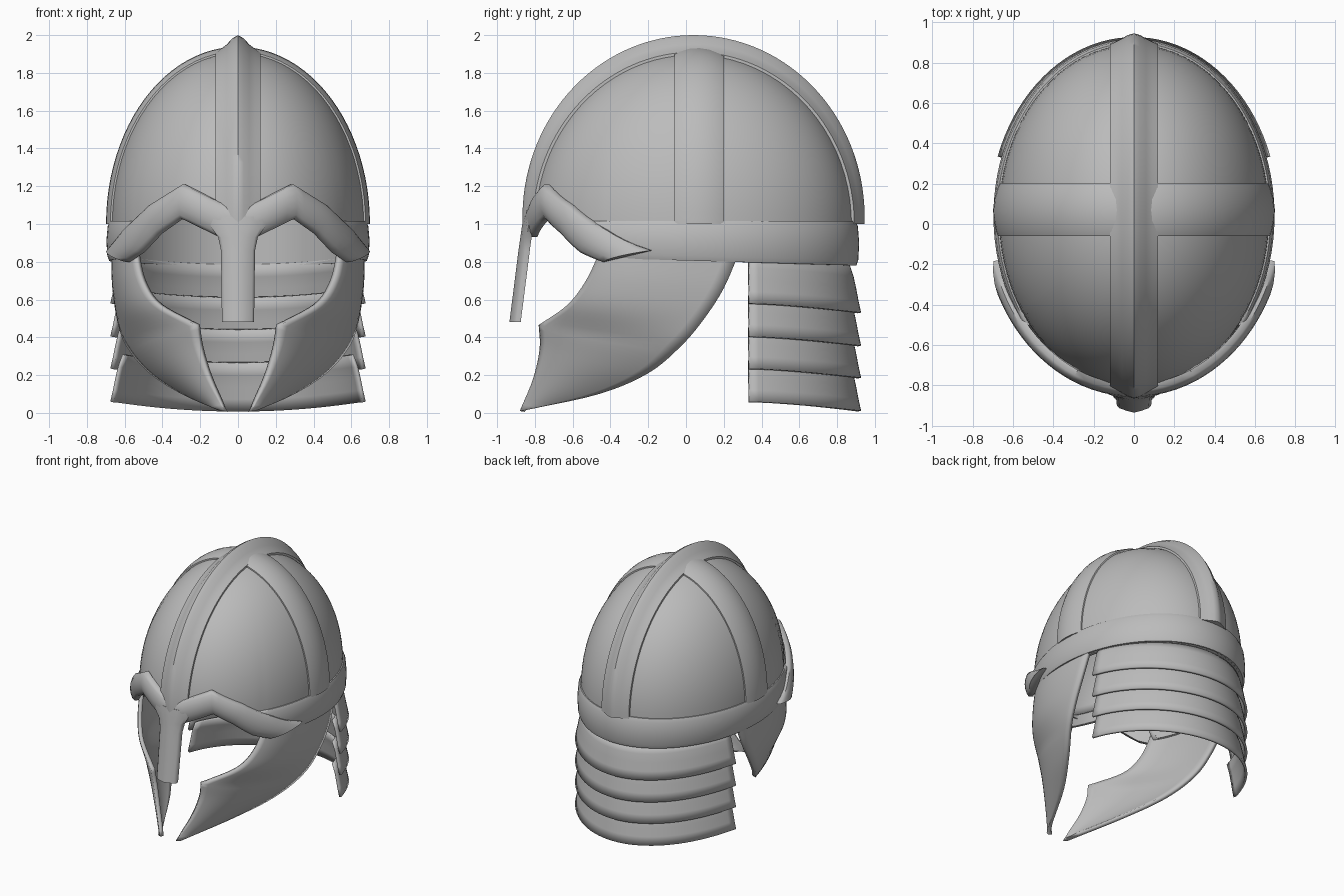
import bpy, bmesh
from math import sin, cos, pi, sqrt, asin
from mathutils import Vector

cube = bpy.data.objects.get("Cube")
if cube:
    bpy.data.objects.remove(cube)

steel = bpy.data.materials.new("grey_steel")
GREY = (0.5, 0.5, 0.5, 1)
steel.use_nodes = True
steel.diffuse_color = GREY
steel.node_tree.nodes["Principled BSDF"].inputs["Base Color"].default_value = GREY

# Skull ellipsoid: half width, half depth, height, centre depth, base height
A, B, H, CY, BASE = 0.67, 0.85, 0.91, 0.04, 1.0


def lerp(a, b, t):
    return a + (b - a) * t


def table(points, x):
    """Piecewise linear lookup."""
    for (x0, y0), (x1, y1) in zip(points, points[1:]):
        if x <= x1:
            return lerp(y0, y1, (x - x0) / (x1 - x0))
    return points[-1][1]


def spline(points, steps):
    """Smooth curve through the points."""
    p = [Vector(q) for q in points]
    p = [2 * p[0] - p[1]] + p + [2 * p[-1] - p[-2]]
    out = []
    for a, b, c, d in zip(p, p[1:], p[2:], p[3:]):
        for i in range(steps):
            t = i / steps
            out.append(0.5 * (2 * b + (c - a) * t + (2 * a - 5 * b + 4 * c - d) * t ** 2
                              + (3 * b - a - 3 * c + d) * t ** 3))
    return out + [p[-2]]


def sheet(name, rows, loop=False, closed=False, thick=0, mirror=False, angle=40):
    """Skin a grid of points; loop joins each row's ends, closed caps first and last rows."""
    bm = bmesh.new()
    grid = [[bm.verts.new(p) for p in row] for row in rows]
    n = len(rows[0])
    for r, q in zip(grid, grid[1:]):
        for i in range(n if loop else n - 1):
            j = (i + 1) % n
            bm.faces.new((r[i], r[j], q[j], q[i]))
    if closed:
        bm.faces.new(grid[0])
        bm.faces.new(grid[-1])
    bmesh.ops.remove_doubles(bm, verts=bm.verts, dist=0.0005)
    bmesh.ops.recalc_face_normals(bm, faces=bm.faces)
    # Open sheets face away from the middle of the helmet
    if not closed:
        middle = Vector((0, CY, BASE - 0.2))
        score = sum(f.normal.dot(f.calc_center_median() - middle) for f in bm.faces)
        if score < 0:
            bmesh.ops.reverse_faces(bm, faces=bm.faces)
    me = bpy.data.meshes.new(name)
    bm.to_mesh(me)
    bm.free()
    me.materials.append(steel)
    ob = bpy.data.objects.new(name, me)
    bpy.context.collection.objects.link(ob)
    if thick:
        m = ob.modifiers.new("thickness", "SOLIDIFY")
        m.thickness, m.offset = thick, -1
    if mirror:
        ob.modifiers.new("mirror", "MIRROR").use_clip = True
    bpy.ops.object.select_all(action="DESELECT")
    bpy.context.view_layer.objects.active = ob
    ob.select_set(True)
    bpy.ops.object.shade_smooth_by_angle(angle=angle * pi / 180)
    return ob


def skull(theta, z, off=0.0):
    """Point on the skull surface at a plan angle and height; straight below the base."""
    s = sqrt(max(0, 1 - ((z - BASE) / H) ** 2)) if z > BASE else 1
    return Vector(((A + off) * cos(theta) * s, CY + (B + off) * sin(theta) * s, z))


BROW_MID = [(0, 1.0), (0.1, 1.02), (0.3, 1.12), (0.45, 1.02), (0.57, 0.9), (0.63, 0.83)]


def rim(theta):
    p = skull(theta, BASE)
    if p.y > -0.45:
        return lerp(0.82, 0.78, (p.y + 0.45) / 1.35)
    return table(BROW_MID, abs(p.x))


# Skull shell, cut away over the eyes
ring = [2 * pi * i / 96 for i in range(97)]
rows = []
for k in range(25):
    row = []
    for t in ring:
        low = rim(t)
        e0 = asin((low - BASE) / H)
        row.append(skull(t, BASE + H * sin(lerp(e0, pi / 2, k / 24))))
    rows.append(row)
sheet("skull_shell", rows, thick=0.03)

# Rim band round the sides and back
start = -asin((0.5 + CY) / B)
rows = []
for i in range(65):
    t = lerp(start, pi - start, i / 64)
    low = rim(t)
    rows.append([skull(t, lerp(low, 1.015, v), off) for v, off in
                 [(0, -0.035), (0, 0.012), (0.12, 0.022), (0.5, 0.027),
                  (0.88, 0.02), (1, 0.008), (1, -0.035)]])
sheet("rim_band", rows, loop=True, closed=True)

# Cross band over the top from ear to ear
rows = []
for i in range(49):
    f = pi * i / 48
    row = []
    for s, off in [(-1, -0.02), (-1, 0.01), (-0.8, 0.018), (-0.4, 0.026), (0, 0.029),
                   (0.4, 0.026), (0.8, 0.018), (1, 0.01), (1, -0.02)]:
        y = 0.07 + 0.13 * s
        r = sqrt(1 - ((y - CY) / B) ** 2)
        row.append((r * (A + off) * cos(f), y, BASE + r * (H + off) * sin(f)))
    rows.append(row)
sheet("cross_band", rows, loop=True, closed=True)

# Crested band from brow to nape
rows = []
for i in range(65):
    f = pi * i / 64
    crest = lerp(0.025, 0.06, sin(f))
    row = []
    for s, bump in [(-1, None), (-1, 0), (-0.75, 0.08), (-0.5, 0.3), (-0.25, 0.75), (0, 1),
                    (0.25, 0.75), (0.5, 0.3), (0.75, 0.08), (1, 0), (1, None)]:
        off = -0.02 if bump is None else 0.015 + 0.015 * (1 - s * s) + crest * bump
        r = sqrt(1 - (0.12 * s / A) ** 2)
        row.append((0.12 * s, CY + r * (B + off) * cos(f), BASE + r * (H + off) * sin(f)))
    rows.append(row)
sheet("crest_band", rows, loop=True, closed=True)

# Brow guard arched over both eyes
upper = [(0, 1.09), (0.1, 1.115), (0.3, 1.21), (0.48, 1.1), (0.62, 0.97), (0.71, 0.86)]
lower = [(0, 0.93), (0.1, 0.93), (0.31, 1.03), (0.43, 0.95), (0.53, 0.85), (0.61, 0.8)]
section = [(0, -0.045), (0, -0.015), (0.1, 0), (0.3, 0.012), (0.5, 0.016), (0.7, 0.012),
           (0.9, 0), (1, -0.015), (1, -0.045)]
half = []
for k in range(len(upper) - 1):
    for i in range(4 if k < len(upper) - 2 else 5):
        u = Vector(upper[k]).lerp(Vector(upper[k + 1]), i / 4)
        w = Vector(lower[k]).lerp(Vector(lower[k + 1]), i / 4)
        row = []
        for v, off in section:
            p = u.lerp(w, v)
            a, b = 0.735, 0.88
            y = -b * sqrt(max(0, 1 - (p.x / a) ** 2))
            n = Vector((p.x / a ** 2, y / b ** 2, 0)).normalized()
            q = Vector((p.x, y + CY, p.y)) + n * off
            row.append(q)
        half.append(row)
left = [[Vector((-p.x, p.y, p.z)) for p in row] for row in half[:0:-1]]
sheet("brow_guard", left + half, loop=True, closed=True, angle=50)

# Nose guard with a central ridge
rows = []
for z, w, y in [(1.04, 0.16, -0.86), (0.98, 0.14, -0.87), (0.93, 0.105, -0.877),
                (0.86, 0.09, -0.887), (0.7, 0.088, -0.907), (0.48, 0.085, -0.935)]:
    rows.append([(w * s, y + d, z) for s, d in
                 [(-1, 0.06), (-1, 0.035), (-0.85, 0.022), (-0.4, 0.008), (0, 0),
                  (0.4, 0.008), (0.85, 0.022), (1, 0.035), (1, 0.06), (0, 0.035)]])
sheet("nose_guard", rows, loop=True, closed=True, angle=50)

# Cheek guards, curved between a front edge and a swept rear edge
front = [(0.55, -0.45, 0.87), (0.51, -0.53, 0.7), (0.42, -0.63, 0.57), (0.22, -0.78, 0.465),
         (0.2, -0.775, 0.34), (0.15, -0.81, 0.18), (0.07, -0.88, 0.01)]
rear = [(0.655, 0.29, 0.87), (0.66, 0.2, 0.66), (0.64, 0.09, 0.49), (0.59, -0.03, 0.35),
        (0.47, -0.2, 0.21), (0.3, -0.46, 0.1), (0.1, -0.86, 0.012)]
front_edge = spline(front[:4], 5) + spline(front[3:], 5)[1:]
rows = []
for f, r in zip(front_edge, spline(rear, 5)):
    mid = f.lerp(r, 0.4) + Vector((0.85, -0.5, 0)) * 0.2 * (r - f).length
    rows.append([f.lerp(mid, t).lerp(mid.lerp(r, t), t) for t in [i / 14 for i in range(15)]])
sheet("cheek_guards", rows, thick=0.03, mirror=True)

# Overlapping flared neck plates
for n, bottom in enumerate([0.53, 0.355, 0.185, 0.01]):
    rows = []
    for v, off in [(0, -0.01), (0.25, 0.012), (0.5, 0.026), (0.75, 0.038), (1, 0.052)]:
        a, b = A + off - 0.005, B + off - 0.015
        t0 = asin((0.335 - CY) / b)
        row = []
        for i in range(41):
            t = lerp(t0, pi - t0, i / 40)
            y = CY + b * sin(t)
            sag = 0.05 * (1 - ((y - 0.335) / 0.6) ** 1.5) if y > 0.3351 else 0.05
            row.append((a * cos(t), y, lerp(bottom + 0.25, bottom, v) + sag))
        rows.append(row)
    sheet(f"neck_plate_{n + 1}", rows, thick=0.018)
